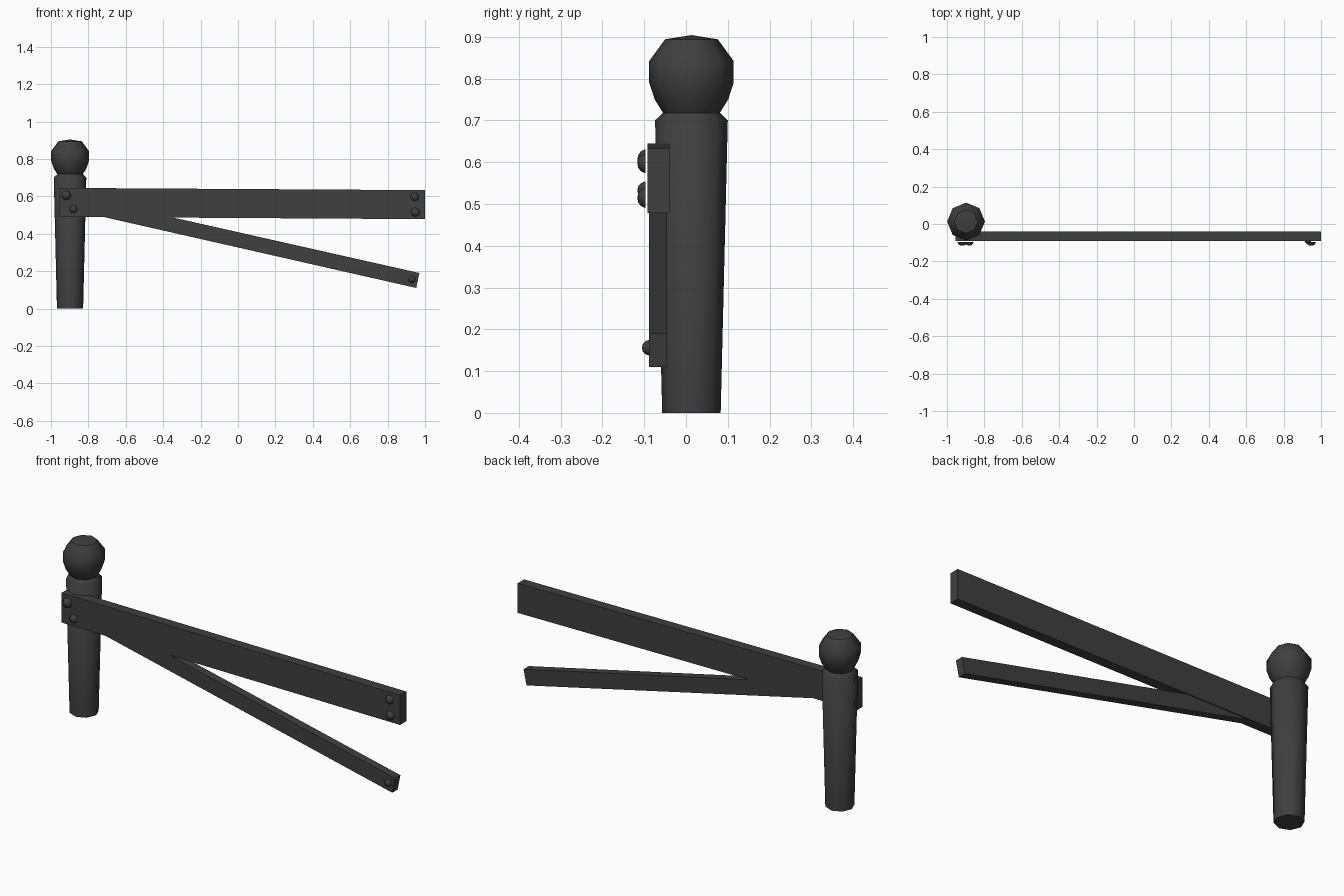
import bpy, bmesh, math
from mathutils import Matrix

if "Cube" in bpy.data.objects:
    bpy.data.objects.remove(bpy.data.objects["Cube"])

iron = bpy.data.materials.new("dark grey")
iron.use_nodes = True
iron.diffuse_color = (0.05, 0.05, 0.05, 1)
iron.node_tree.nodes["Principled BSDF"].inputs["Base Color"].default_value = iron.diffuse_color


def finish(name, bm, smooth_angle=None):
    bmesh.ops.recalc_face_normals(bm, faces=bm.faces)
    mesh = bpy.data.meshes.new(name)
    bm.to_mesh(mesh)
    bm.free()
    mesh.materials.append(iron)
    if smooth_angle:
        mesh.shade_smooth()
        mesh.set_sharp_from_angle(angle=math.radians(smooth_angle))
    obj = bpy.data.objects.new(name, mesh)
    bpy.context.collection.objects.link(obj)
    return obj


def lathe(name, profile, matrix, sides=8):
    """Revolve (radius, height) points around z, closing both ends."""
    bm = bmesh.new()
    rings = []
    for r, h in profile:
        if r == 0:
            rings.append([bm.verts.new((0, 0, h))] * sides)
        else:
            rings.append([bm.verts.new((r * math.cos(a), r * math.sin(a), h))
                          for a in (math.tau * i / sides for i in range(sides))])
    for low, high in zip(rings, rings[1:]):
        for i in range(sides):
            j = (i + 1) % sides
            corners = [low[i], low[j], high[j], high[i]]
            bm.faces.new(list(dict.fromkeys(corners)))
    for ring in (rings[0], rings[-1]):
        if ring[0] is not ring[1]:
            bm.faces.new(ring)
    bm.transform(matrix)
    return finish(name, bm, 46)


def plank(name, outline, front, back):
    """Extrude an x-z outline from front to back along y."""
    bm = bmesh.new()
    face = bm.faces.new([bm.verts.new((x, front, z)) for x, z in outline])
    new = bmesh.ops.extrude_face_region(bm, geom=[face])["geom"]
    bmesh.ops.translate(bm, vec=(0, back - front, 0),
                        verts=[v for v in new if isinstance(v, bmesh.types.BMVert)])
    return finish(name, bm)


# Tapered post with a pinched neck and ball finial
lathe("post", [(0.07, 0), (0.087, 0.70), (0.068, 0.718), (0.088, 0.75), (0.101, 0.79),
               (0.101, 0.842), (0.063, 0.894), (0, 0.904)],
      Matrix.Translation((-0.898, 0.013, 0)))

# Horizontal beam and the diagonal brace that runs into it
plank("beam", [(-0.955, 0.49), (1.0, 0.478), (1.0, 0.633), (-0.955, 0.645)], -0.092, -0.04)
plank("brace", [(-0.80, 0.508), (0.953, 0.11), (0.97, 0.19), (-0.78, 0.584)], -0.088, -0.045)

# Domed bolt heads facing forward
bolts = [("beam_bolt_upper_right", -0.918, 0.605, -0.097, 1.0),
         ("beam_bolt_lower_right", -0.88, 0.532, -0.097, 0.85),
         ("beam_bolt_upper_left", 0.945, 0.597, -0.097, 0.9),
         ("beam_bolt_lower_left", 0.948, 0.515, -0.097, 0.95),
         ("brace_bolt", 0.93, 0.156, -0.086, 0.75)]
for name, x, z, y, size in bolts:
    lathe(name, [(0.026, 0), (0.021, 0.011), (0.011, 0.018), (0, 0.019)],
          Matrix.Translation((x, y, z)) @ Matrix.Rotation(math.pi / 2, 4, "X")
          @ Matrix.Diagonal((size, size, 1, 1)))
